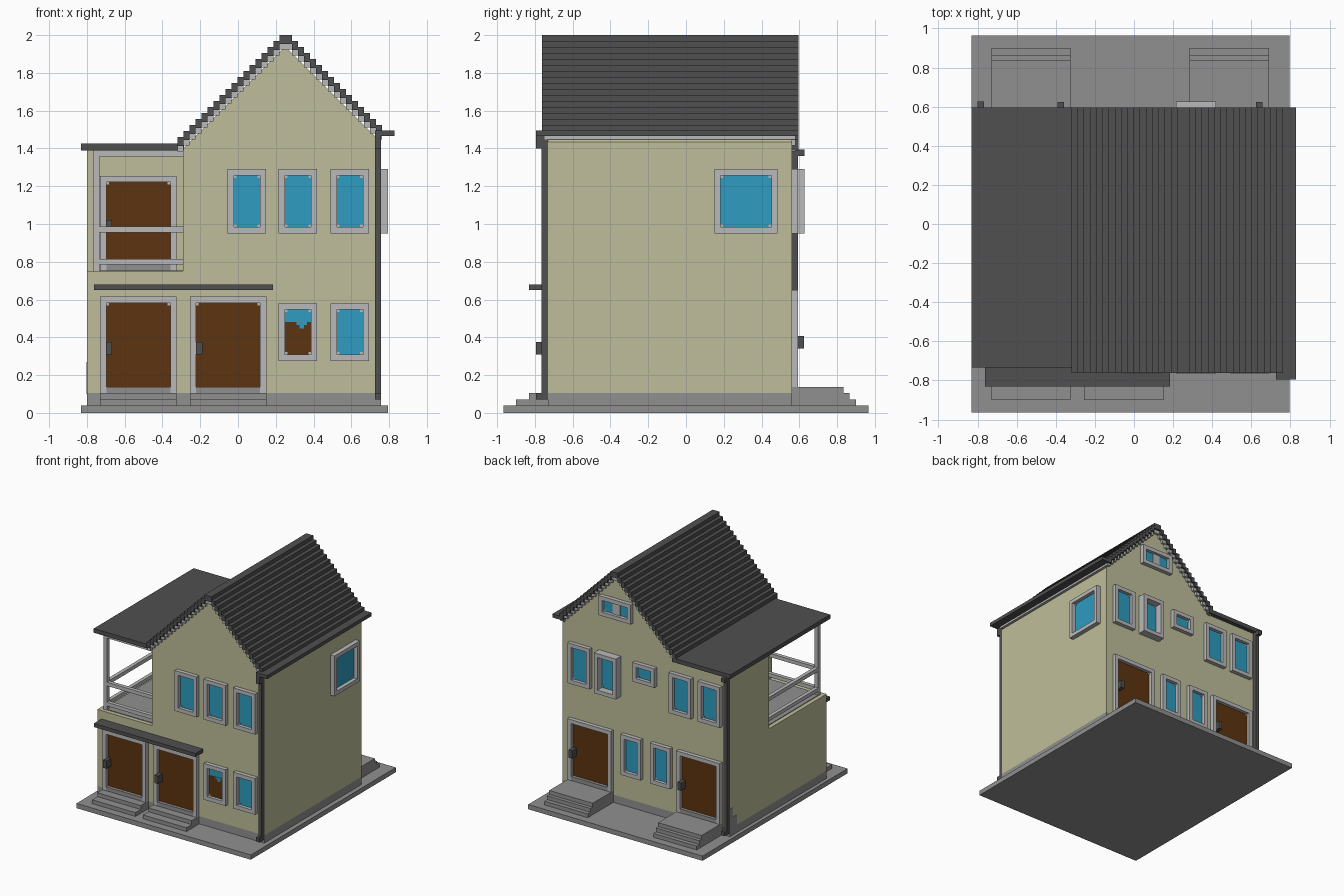
import bpy, bmesh

if "Cube" in bpy.data.objects:
    bpy.data.objects.remove(bpy.data.objects["Cube"], do_unlink=True)


def material(name, rgb):
    m = bpy.data.materials.new(name)
    m.use_nodes = True
    m.diffuse_color = (*rgb, 1)
    bsdf = next(n for n in m.node_tree.nodes if n.type == 'BSDF_PRINCIPLED')
    bsdf.inputs["Base Color"].default_value = (*rgb, 1)
    bsdf.inputs["Roughness"].default_value = 0.9
    return m


WALL = material("cream wall", (0.52, 0.515, 0.325))
STONE = material("stone grey", (0.28, 0.28, 0.28))
TRIM = material("light grey trim", (0.49, 0.49, 0.49))
DARK = material("dark roof", (0.08, 0.08, 0.08))
GLASS = material("blue glass", (0.026, 0.333, 0.533))
WOOD = material("brown wood", (0.107, 0.034, 0.005))


def finish(name, bm, mat):
    bmesh.ops.recalc_face_normals(bm, faces=bm.faces)
    me = bpy.data.meshes.new(name)
    bm.to_mesh(me)
    bm.free()
    me.materials.append(mat)
    ob = bpy.data.objects.new(name, me)
    bpy.context.scene.collection.objects.link(ob)
    return ob


def boxes(name, mat, *items):
    """One object from boxes given as (x0, x1, y0, y1, z0, z1)."""
    bm = bmesh.new()
    for b in items:
        lo, hi = b[0::2], b[1::2]
        for v in bmesh.ops.create_cube(bm, size=1)["verts"]:
            v.co = [lo[i] if v.co[i] < 0 else hi[i] for i in range(3)]
    return finish(name, bm, mat)


def prism(name, mat, outline, y0, y1):
    """Extrude an x-z outline along y."""
    bm = bmesh.new()
    face = bm.faces.new([bm.verts.new((x, y0, z)) for x, z in outline])
    new = bmesh.ops.extrude_face_region(bm, geom=[face])["geom"]
    bmesh.ops.translate(bm, vec=(0, y1 - y0, 0),
                        verts=[v for v in new if isinstance(v, bmesh.types.BMVert)])
    return finish(name, bm, mat)


# Ground slab, plinth and walls
FRONT, BACK, LEFT_X, RIGHT_X, BAY_Y, MID = -0.73, 0.56, -0.80, 0.757, 0.04, -0.29
boxes("ground_slab", STONE, (-0.83, 0.795, -0.965, 0.965, 0, 0.04))
boxes("plinth", STONE, (LEFT_X, RIGHT_X, FRONT, BACK, 0.04, 0.105))
boxes("plinth_patch", STONE, (-0.803, -0.79, 0.52, 0.56, 0.1, 0.27),
      (-0.803, -0.79, 0.47, 0.53, 0.1, 0.19))
boxes("wing_lower_wall", WALL, (LEFT_X, MID, FRONT, BAY_Y, 0.105, 0.75))
boxes("wing_rear_wall", WALL, (LEFT_X, MID, BAY_Y, BACK, 0.105, 1.39))
prism("gable_house_wall", WALL, [(MID, 0.105), (RIGHT_X, 0.105), (RIGHT_X, 1.433),
                                 (0.25, 1.94), (MID, 1.40)], FRONT, BACK)

# Stepped gable roof
U = 0.0318


def stair(drop, thick, left=17, right=15):
    def top(off):
        pts = []
        for k in range(left, 0, -1):
            x = 0.22 - k * U
            pts += [(x, 2 - k * U - off), (x + U, 2 - k * U - off)]
        pts += [(0.22, 2 - off), (0.285, 2 - off)]
        for k in range(1, right + 1):
            x = 0.285 + k * U
            pts += [(x - U, 2 - k * U - off), (x, 2 - k * U - off)]
        return pts
    return top(drop) + top(drop + thick)[::-1]


prism("gable_roof", DARK, stair(0, 0.046), -0.762, 0.595)
prism("gable_roof_lining", TRIM, stair(0.045, 0.03), -0.75, 0.58)

# Flat roof, gutters and drainpipes
boxes("flat_roof", DARK, (-0.83, -0.285, -0.735, 0.595, 1.39, 1.425))
boxes("gutter", DARK, (0.73, 0.828, -0.762, 0.595, 1.465, 1.495),
      (0.725, 0.828, -0.795, -0.76, 1.465, 1.495))
boxes("front_drainpipe", DARK, (0.725, 0.757, -0.765, -0.73, 0.07, 1.47),
      (0.725, 0.757, -0.795, -0.76, 1.40, 1.47),
      (0.725, 0.757, -0.795, -0.76, 0.07, 0.105))
boxes("back_drainpipe", DARK, (-0.80, -0.767, 0.56, 0.594, 0.07, 1.40),
      (-0.80, -0.767, 0.59, 0.627, 0.07, 0.105),
      (-0.80, -0.767, 0.59, 0.627, 1.36, 1.395))

# Balcony
boxes("balcony_floor", STONE, (-0.765, MID, -0.695, BAY_Y, 0.74, 0.755))
boxes("balcony_post", TRIM, (-0.765, -0.732, -0.70, -0.665, 0.75, 1.39))
boxes("balcony_beam", TRIM, (-0.765, MID, -0.70, -0.665, 1.357, 1.39),
      (-0.765, -0.732, -0.67, BAY_Y, 1.357, 1.39))
for z in (0.785, 0.955):
    boxes("balcony_rail", TRIM, (-0.735, MID, -0.70, -0.668, z, z + 0.031),
          (-0.765, -0.734, -0.67, BAY_Y, z, z + 0.031))

# Door canopy and steps
boxes("door_canopy", DARK, (-0.762, 0.185, -0.83, FRONT, 0.65, 0.68))
for x0, x1 in ((-0.73, -0.325), (-0.255, 0.15)):
    boxes("front_steps", STONE, (x0, x1, -0.90, FRONT, 0.04, 0.072),
          (x0, x1, -0.83, FRONT, 0.07, 0.105))
for x0, x1 in ((-0.73, -0.325), (0.285, 0.69)):
    boxes("back_steps", STONE, (x0, x1, BACK, 0.90, 0.04, 0.072),
          (x0, x1, BACK, 0.865, 0.07, 0.104), (x0, x1, BACK, 0.835, 0.10, 0.137))


# Doors and windows: a = position along the wall, d = distance out of it
def place(side, a0, a1, d0, d1, z0, z1):
    if side == "front":
        return (a0, a1, FRONT - d1, FRONT - d0, z0, z1)
    if side == "balcony":
        return (a0, a1, BAY_Y - d1, BAY_Y - d0, z0, z1)
    if side == "back":
        return (a0, a1, BACK + d0, BACK + d1, z0, z1)
    return (RIGHT_X + d0, RIGHT_X + d1, a0, a1, z0, z1)


def frame(name, side, a0, a1, z0, z1, w, depth, sill=True):
    parts = [(a0, a0 + w, 0, depth, z0, z1), (a1 - w, a1, 0, depth, z0, z1),
             (a0 + w, a1 - w, 0, depth, z1 - w, z1)]
    if sill:
        parts.append((a0 + w, a1 - w, 0, depth, z0, z0 + w))
    # Small chips that soften the corners of the pane
    c = 0.014
    for a in (a0 + w, a1 - w - c):
        for z in (z0 + w, z1 - w - c) if sill else (z1 - w - c,):
            parts.append((a, a + c, 0, 0.009, z, z + c))
    boxes(name, TRIM, *[place(side, *p) for p in parts])


def window(side, a0, a1, z0, z1, w=0.033, depth=0.034):
    frame(side + "_window_frame", side, a0, a1, z0, z1, w, depth)
    boxes(side + "_window_glass", GLASS,
          place(side, a0 + w, a1 - w, 0, 0.006, z0 + w, z1 - w))


def door(side, a0, a1, z0, z1, handle_at):
    w = 0.033
    frame(side + "_door_frame", side, a0, a1, z0, z1, w, 0.034, sill=False)
    boxes(side + "_door_sill", STONE, place(side, a0 + w, a1 - w, 0, 0.032, z0, z0 + w))
    boxes(side + "_door", WOOD, place(side, a0 + w, a1 - w, 0, 0.006, z0 + w, z1 - w))
    boxes(side + "_door_handle", DARK,
          place(side, handle_at, handle_at + 0.033, 0, 0.065, z0 + 0.205, z0 + 0.27))


door("front", -0.73, -0.325, 0.105, 0.615, -0.70)
door("front", -0.255, 0.15, 0.105, 0.615, -0.222)
door("balcony", -0.73, -0.325, 0.752, 1.255, -0.70)
door("back", -0.73, -0.325, 0.137, 0.65, -0.391)
door("back", 0.285, 0.69, 0.137, 0.65, 0.624)

for x in (-0.055, 0.215, 0.49):
    window("front", x, x + 0.204, 0.95, 1.29)
for x in (0.215, 0.49):
    window("front", x, x + 0.204, 0.275, 0.58)
window("right", 0.15, 0.485, 0.95, 1.29, depth=0.038)
for x in (0.485, -0.46, -0.73):
    window("back", x, x + 0.205, 0.95, 1.29)
window("back", 0.215, 0.42, 0.95, 1.29, depth=0.067)
window("back", -0.12, 0.085, 1.125, 1.285)
for x in (0.01, -0.265):
    window("back", x, x + 0.185, 0.31, 0.65)
window("back", 0.10, 0.40, 1.60, 1.765)
boxes("attic_mullion", TRIM, place("back", 0.215, 0.285, 0, 0.012, 1.63, 1.735))

# Half-raised wooden blind with a notched edge
boxes("window_blind", WOOD, place("front", 0.248, 0.386, 0, 0.008, 0.308, 0.48))
boxes("blind_notch", GLASS, place("front", 0.31, 0.365, 0, 0.0095, 0.465, 0.481),
      place("front", 0.325, 0.35, 0, 0.0095, 0.448, 0.47))
